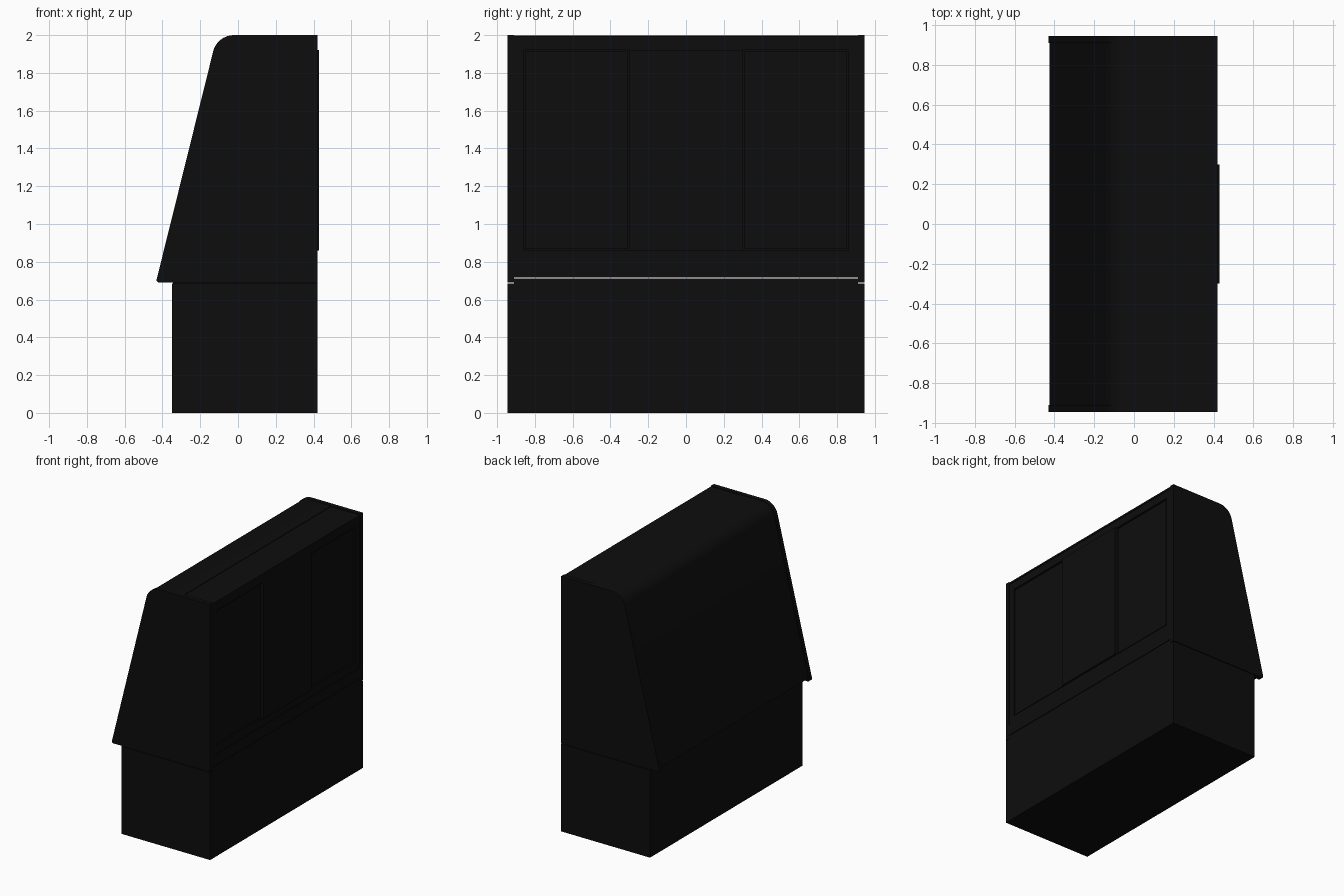
import bpy
import bmesh

cube = bpy.data.objects.get("Cube")
if cube:
    bpy.data.objects.remove(cube, do_unlink=True)

black = bpy.data.materials.new("near black")
black.use_nodes = True
COLOUR = (0.004, 0.004, 0.004, 1)
black.diffuse_color = COLOUR
black.node_tree.nodes["Principled BSDF"].inputs["Base Color"].default_value = COLOUR

SIDE = 0.42      # x of the panelled face
HALF = 0.945     # half of the length
INNER = 0.91     # inner face of the end cheeks


def prism(name, profile, y0, y1, rounds=None):
    """Extrude an x-z profile along y; rounds maps corner index to radius."""
    bm = bmesh.new()
    a = [bm.verts.new((x, y0, z)) for x, z in profile]
    b = [bm.verts.new((x, y1, z)) for x, z in profile]
    bm.faces.new(a)
    bm.faces.new(b[::-1])
    n = len(profile)
    for i in range(n):
        j = (i + 1) % n
        bm.faces.new((a[i], b[i], b[j], a[j]))
    for i, r in (rounds or {}).items():
        edge = bm.edges.get((a[i], b[i]))
        bmesh.ops.bevel(bm, geom=[edge], offset=r, segments=8,
                        profile=0.5, affect='EDGES')
    bmesh.ops.recalc_face_normals(bm, faces=bm.faces)
    mesh = bpy.data.meshes.new(name)
    bm.to_mesh(mesh)
    bm.free()
    mesh.materials.append(black)
    obj = bpy.data.objects.new(name, mesh)
    bpy.context.collection.objects.link(obj)
    if rounds:
        bpy.ops.object.select_all(action='DESELECT')
        obj.select_set(True)
        bpy.context.view_layer.objects.active = obj
        bpy.ops.object.shade_smooth_by_angle()
    return obj


def box(name, x0, x1, y0, y1, z0, z1):
    return prism(name, [(x0, z0), (x1, z0), (x1, z1), (x0, z1)], y0, y1)


def slope_x(z):
    return -0.11 - (2 - z) * 0.248


# Base, with a raised top fitting between the cheeks
box("base", -0.35, SIDE, -HALF, HALF, 0, 0.685)
box("base_top", -0.345, SIDE, -INNER, INNER, 0.685, 0.711)

# End cheeks
for label, y0, y1 in (("front", -HALF, -INNER), ("back", INNER, HALF)):
    outline = [(slope_x(0.69), 0.69), (SIDE, 0.69), (SIDE, 2), (slope_x(2), 2)]
    prism(label + "_cheek", outline, y0, y1, {0: 0.018, 3: 0.085})

# Sloping hood, floating just above the base
d = 0.004
hood = [(slope_x(0.716) + d, 0.716), (0.17, 0.716), (0.17, 2 - d / 2),
        (slope_x(2) + d, 2 - d / 2)]
prism("sloping_hood", hood, -INNER, INNER, {3: 0.085})
box("panel_cabinet", 0.17, 0.402, -INNER, INNER, 0.716, 1.994)

# Rails above and below the panel frame
box("lower_rail", 0.39, SIDE, -INNER, INNER, 0.716, 0.80)
box("upper_rail", 0.39, SIDE, -INNER, INNER, 1.98, 1.994)

# Panel frame
box("frame_bottom", 0.39, 0.415, -INNER, INNER, 0.80, 0.86)
box("frame_top", 0.39, 0.415, -INNER, INNER, 1.92, 1.98)
for label, s in (("front", -1), ("back", 1)):
    y0, y1 = sorted((s * 0.86, s * INNER))
    box(label + "_frame_stile", 0.39, 0.415, y0, y1, 0.86, 1.92)
    y0, y1 = sorted((s * 0.31, s * 0.852))
    box(label + "_panel", 0.39, 0.41, y0, y1, 0.868, 1.912)

# Centre panel standing proud
box("centre_panel", 0.39, 0.43, -0.3, 0.3, 0.86, 1.92)
